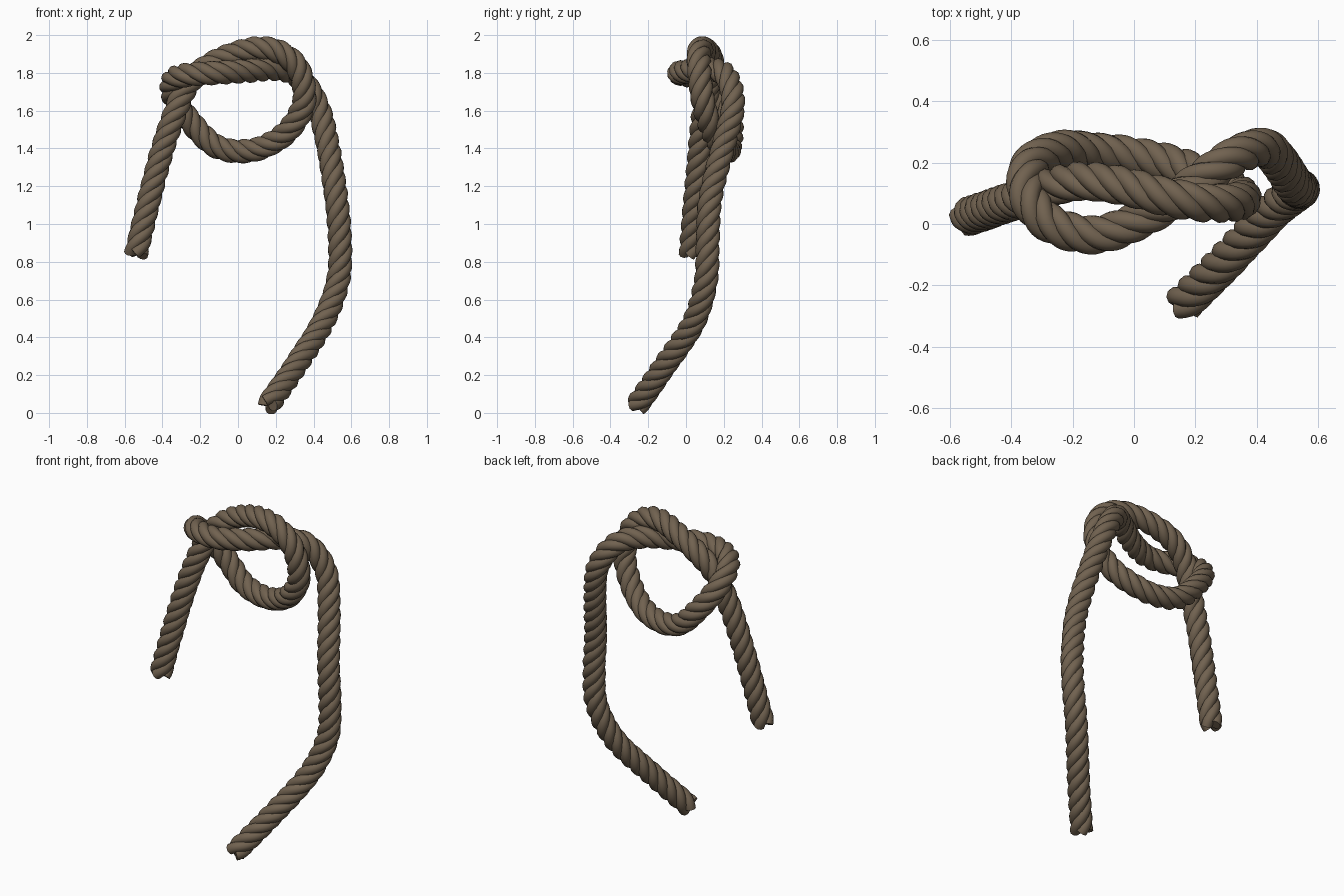
import bpy
import math
from mathutils import Vector, Quaternion

cube = bpy.data.objects.get("Cube")
if cube:
    bpy.data.objects.remove(cube, do_unlink=True)

STRANDS = 4
STRAND_RADIUS = 0.031
OFFSET = 0.034       # strand centre to rope centre
PITCH = 0.30         # rope length per full twist
STEP = 0.012

# Centre line of the rope: long tail, knot, short tail
PATH = [Vector(p) for p in (
    (.16, -.26, .04), (.3, -.12, .24), (.45, .04, .48), (.53, .105, .7),
    (.54, .115, .9), (.52, .13, 1.14), (.475, .2, 1.42), (.42, .25, 1.63),
    (.32, .215, 1.78), (.2, .13, 1.82), (.05, .03, 1.81), (-.12, -.035, 1.8),
    (-.27, 0, 1.79), (-.345, .09, 1.76), (-.34, .19, 1.67), (-.25, .24, 1.54),
    (-.13, .235, 1.42), (0, .22, 1.385), (.14, .19, 1.41), (.27, .135, 1.5),
    (.35, .09, 1.65), (.32, .07, 1.82), (.22, .07, 1.91), (.1, .09, 1.93),
    (-.04, .125, 1.895), (-.17, .14, 1.83), (-.27, .12, 1.73),
    (-.34, .09, 1.57), (-.41, .07, 1.36), (-.48, .045, 1.09), (-.54, .025, .84))]


def spline(points):
    """Smooth curve through all the points, sampled densely."""
    ext = [2 * points[0] - points[1]] + points + [2 * points[-1] - points[-2]]
    out = []
    for a, b, c, d in zip(ext, ext[1:], ext[2:], ext[3:]):
        n = max(2, round((c - b).length / STEP))
        for i in range(n):
            t = i / n
            out.append(0.5 * (2 * b + (c - a) * t + (2 * a - 5 * b + 4 * c - d) * t ** 2
                              + (3 * b - a - 3 * c + d) * t ** 3))
    return out + [points[-1]]


centre = spline(PATH)

# Carry a steady side vector along the centre line
tangents = [(centre[min(i + 1, len(centre) - 1)] - centre[max(i - 1, 0)]).normalized()
            for i in range(len(centre))]
side = tangents[0].orthogonal().normalized()
frames, travelled = [], 0.0
for i, (p, t) in enumerate(zip(centre, tangents)):
    if i:
        side = tangents[i - 1].rotation_difference(t) @ side
        travelled += (p - centre[i - 1]).length
    side = (side - t * side.dot(t)).normalized()
    frames.append((p, t, side.copy(), travelled))

# Rope fibre colour
fibre = bpy.data.materials.new("brown_fibre")
fibre.use_nodes = True
colour = (0.165, 0.122, 0.08, 1)
fibre.diffuse_color = colour
bsdf = fibre.node_tree.nodes["Principled BSDF"]
bsdf.inputs["Base Color"].default_value = colour
bsdf.inputs["Roughness"].default_value = 0.9


def make_strand(index):
    """One round strand wound around the centre line."""
    phase = math.tau * index / STRANDS
    curve = bpy.data.curves.new(f"rope_strand_{index + 1}", "CURVE")
    curve.dimensions = "3D"
    curve.bevel_depth = STRAND_RADIUS
    curve.bevel_resolution = 3
    curve.use_fill_caps = True
    line = curve.splines.new("POLY")
    line.points.add(len(frames) - 1)
    for point, (p, t, s, dist) in zip(line.points, frames):
        turn = Quaternion(t, phase + math.tau * dist / PITCH)
        point.co = (*(p + turn @ s * OFFSET), 1)
    curve.materials.append(fibre)
    strand = bpy.data.objects.new(curve.name, curve)
    bpy.context.collection.objects.link(strand)
    return strand


strands = [make_strand(i) for i in range(STRANDS)]

# Turn the strands into smooth meshes
bpy.ops.object.select_all(action="DESELECT")
for strand in strands:
    strand.select_set(True)
bpy.context.view_layer.objects.active = strands[0]
bpy.ops.object.convert(target="MESH")
bpy.ops.object.shade_smooth_by_angle(angle=math.radians(50))
